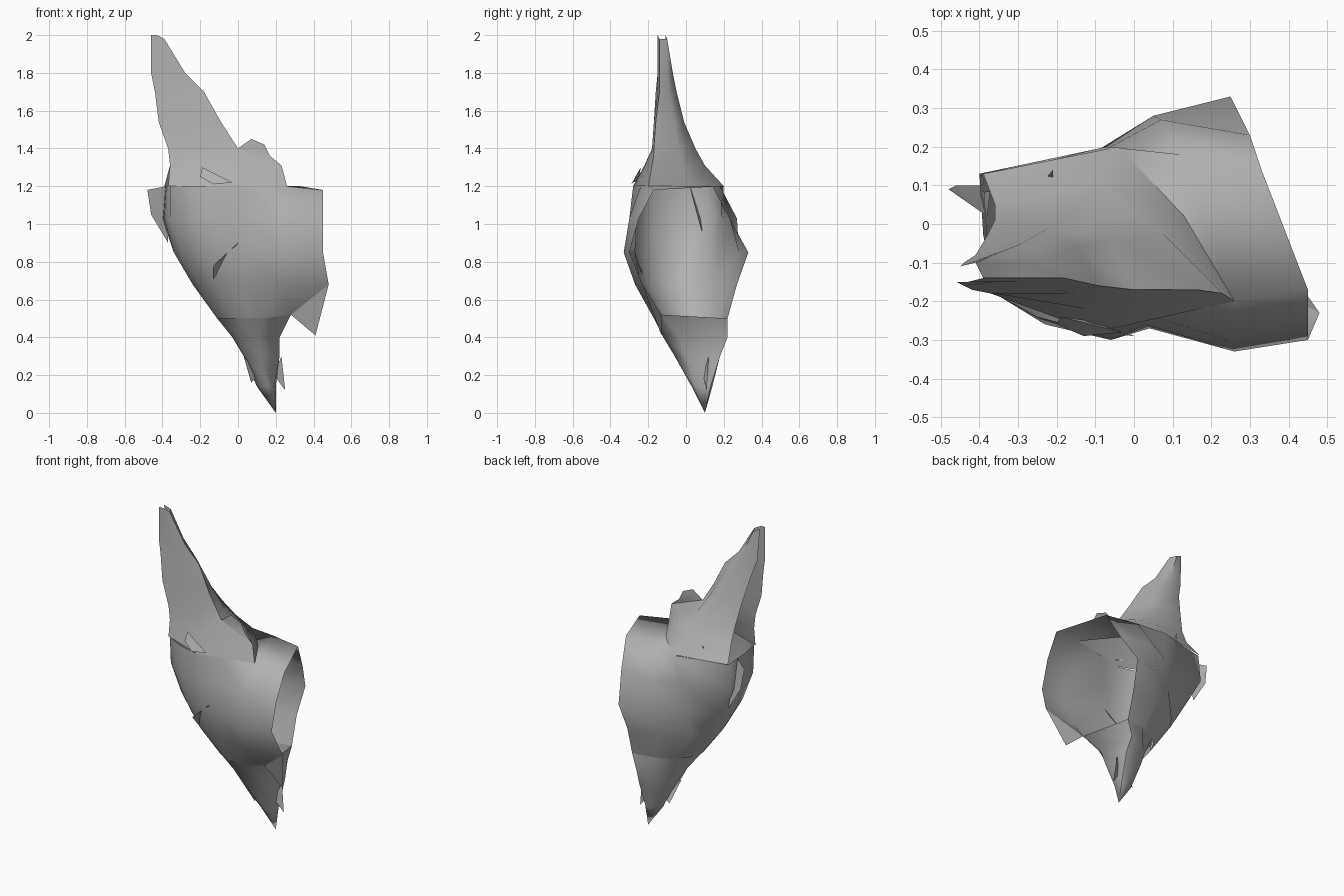
import bpy
import bmesh
import math
from mathutils import Vector

# Remove the default object only
default_cube = bpy.data.objects.get("Cube")
if default_cube:
    bpy.data.objects.remove(default_cube, do_unlink=True)

# Single flat colour
grey = bpy.data.materials.new("plain_grey")
grey.use_nodes = True
grey_value = (0.44, 0.44, 0.44, 1)
grey.diffuse_color = grey_value
grey.node_tree.nodes["Principled BSDF"].inputs["Base Color"].default_value = grey_value


def finish(name, bm, angle=40):
    """Turn a bmesh into a named, smooth shaded object."""
    bmesh.ops.remove_doubles(bm, verts=bm.verts, dist=0.001)
    bmesh.ops.recalc_face_normals(bm, faces=bm.faces)
    mesh = bpy.data.meshes.new(name)
    bm.to_mesh(mesh)
    bm.free()
    mesh.materials.append(grey)
    obj = bpy.data.objects.new(name, mesh)
    bpy.context.collection.objects.link(obj)
    bpy.ops.object.select_all(action="DESELECT")
    obj.select_set(True)
    bpy.context.view_layer.objects.active = obj
    bpy.ops.object.shade_smooth_by_angle(angle=math.radians(angle))
    return obj


def loft(name, sections, closed=False, angle=40):
    """Skin a stack of sections, each a height and a list of (x, y) points.
    A third value on a point lifts it off the height of its section."""
    bm = bmesh.new()
    rows = []
    for height, outline in sections:
        rows.append([bm.verts.new((p[0], p[1], height + sum(p[2:]))) for p in outline])
    for low, high in zip(rows, rows[1:]):
        count = len(low)
        for i in range(count if closed else count - 1):
            j = (i + 1) % count
            bm.faces.new((low[i], low[j], high[j], high[i]))
    return finish(name, bm, angle)


def shard(name, *corners):
    """A thin torn flake made as a fan of triangles."""
    bm = bmesh.new()
    verts = [bm.verts.new(Vector(c)) for c in corners]
    for a, b in zip(verts[1:], verts[2:]):
        bm.faces.new((verts[0], a, b))
    return finish(name, bm, 50)


# Hollow cup, from the front rim around the cheek, keel and back panel to the back rim
cup_top = [(.45, -.17, -.02), (.26, -.2), (.05, -.24), (-.1, -.28), (-.25, -.24), (-.36, -.18),
           (-.38, -.03), (-.39, .12), (-.07, .2), (.12, .18), (.33, .14)]
# The roof folds the back edge over to the front edge
cup_roof = cup_top[:-2] + [cup_top[1], cup_top[0]]
loft("cup", [
    (0.5, [(.28, -.13, .02), (.13, -.17), (.05, -.15), (0, -.14), (-.06, -.1), (-.1, -.04),
           (-.11, .02), (-.07, .09), (-.02, .14), (.1, .2), (.23, .22)]),
    (0.68, [(.48, -.23), (.23, -.27), (.04, -.24), (-.04, -.24), (-.14, -.19), (-.21, -.12),
            (-.24, -.03), (-.22, .07), (-.16, .15), (.03, .24), (.23, .27)]),
    (0.85, [(.45, -.3), (.26, -.33), (.04, -.27), (-.05, -.29), (-.2, -.24), (-.3, -.15),
            (-.34, -.03), (-.31, .1), (-.11, .18), (.05, .28), (.25, .33)]),
    (1.03, [(.45, -.25), (.24, -.3), (.03, -.26), (-.06, -.3), (-.23, -.26), (-.36, -.17),
            (-.39, -.03), (-.4, .13), (-.08, .19), (.07, .27), (.3, .23)]),
    (1.2, cup_top),
    (1.2, cup_roof),
], angle=85)

# Lip flap hanging below the rim
shard("rim_flap", (.28, -.13, .52), (.41, -.13, .41), (.48, -.23, .68))

# Tall leaning fin: left edge, front, ridge, back, left edge again
loft("fin", [
    (1.2, [(-.37, -.18), (-.1, -.28), (.26, -.2), (.13, .02), (-.04, .2), (-.39, .13)]),
    (1.31, [(-.36, -.18), (-.12, -.22), (.23, -.18), (.07, -.02), (-.09, .1), (-.36, .05)]),
    (1.4, [(-.37, -.18), (-.15, -.18), (0, -.17), (-.06, -.04), (-.14, .05), (-.36, .01)]),
    (1.54, [(-.42, -.17), (-.2, -.17), (-.09, -.16), (-.15, -.06), (-.22, -.01), (-.38, -.03)]),
    (1.7, [(-.44, -.16), (-.3, -.15), (-.18, -.14), (-.23, -.09), (-.29, -.05), (-.41, -.08)]),
    (1.8, [(-.46, -.15), (-.36, -.15), (-.28, -.14), (-.31, -.1), (-.34, -.07), (-.44, -.1)]),
    (1.98, [(-.46, -.15, .02), (-.43, -.15, .02), (-.39, -.14), (-.4, -.12), (-.41, -.1),
            (-.45, -.11, .02)]),
], angle=60)
shard("fin_crest", (0, -.17, 1.4), (.07, -.17, 1.45), (.14, -.17, 1.42), (.17, -.17, 1.36), (.23, -.18, 1.31))

# Pointed foot, closed all round and tapering to one tip
loft("foot", [
    (0, [(.2, .1)] * 7),
    (0.14, [(.19, .05), (.16, .03), (.12, .06), (.1, .09), (.12, .11), (.16, .14), (.2, .13)]),
    (0.3, [(.22, 0), (.12, -.06), (.04, -.01), (.03, .06), (.05, .12), (.12, .18), (.21, .18)]),
    (0.4, [(.22, -.04), (.11, -.12), (.01, -.06), (-.03, .03), (.01, .11), (.1, .2), (.2, .22)]),
    (0.5, [(.28, -.13, .02), (.13, -.17), (0, -.14), (-.11, .02), (-.02, .14), (.1, .2), (.23, .22)]),
], closed=True, angle=70)

# Torn teeth at the tip of the foot
for tooth, point, left, right in (
    ("side_tooth", (.25, .11, .12), (.19, .09, .2), (.23, .12, .3)),
    ("small_tooth", (.07, .07, .16), (.03, 0, .3), (.11, .07, .2)),
):
    shard(tooth, point, left, right)

# Torn flakes on the cup
shard("keel_flake", (-.38, .02, 1.2), (-.48, .09, 1.18), (-.46, .1, 1.05), (-.37, .1, .9))
shard("front_flake", (-.19, -.24, 1.3), (-.2, -.26, 1.25), (-.13, -.29, 1.21),
      (-.03, -.28, 1.22), (-.12, -.25, 1.23))
shard("front_fold", (-.13, -.22, .71), (-.13, -.28, .78), (0, -.29, .9))
shard("back_flake", (-.25, .09, 1.2), (-.21, .14, 1.28), (-.21, .08, 1.2))
